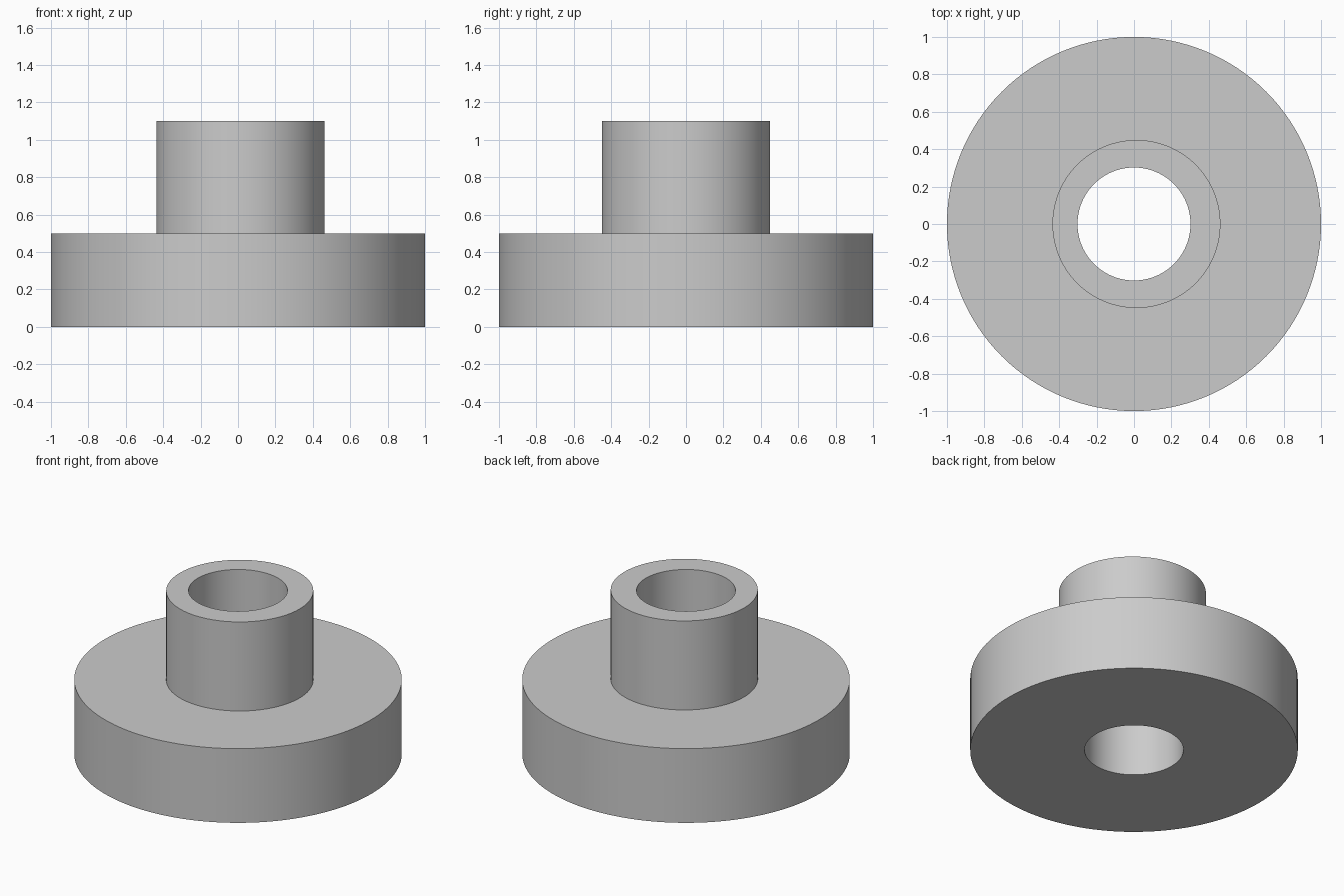
import bpy
import bmesh
from math import cos, sin, tau, radians

cube = bpy.data.objects.get("Cube")
if cube:
    bpy.data.objects.remove(cube, do_unlink=True)

SEGMENTS = 128
BORE_R, FLANGE_R, HUB_R = 0.302, 1.0, 0.449
HUB_X = 0.013                      # the hub sits slightly off the bore axis
FLANGE_Z, HUB_Z = 0.5, 1.1

# Plain grey material
grey = bpy.data.materials.new("plain_grey")
grey.use_nodes = True
colour = (0.6, 0.6, 0.6, 1.0)
grey.diffuse_color = colour
grey.node_tree.nodes["Principled BSDF"].inputs["Base Color"].default_value = colour


def ring(bm, radius, x, z):
    """Add one circle of vertices."""
    angles = [tau * i / SEGMENTS for i in range(SEGMENTS)]
    return [bm.verts.new((x + radius * cos(a), radius * sin(a), z)) for a in angles]


# Flanged bushing: closed loop of rings around the section (radius, x, z)
section = [
    (BORE_R, 0, 0),
    (FLANGE_R, 0, 0),
    (FLANGE_R, 0, FLANGE_Z),
    (HUB_R, HUB_X, FLANGE_Z),
    (HUB_R, HUB_X, HUB_Z),
    (BORE_R, 0, HUB_Z),
]
bm = bmesh.new()
rings = [ring(bm, *step) for step in section]
for lower, upper in zip(rings, rings[1:] + rings[:1]):
    for i in range(SEGMENTS):
        j = (i + 1) % SEGMENTS
        bm.faces.new((lower[i], lower[j], upper[j], upper[i]))
bmesh.ops.recalc_face_normals(bm, faces=bm.faces)

mesh = bpy.data.meshes.new("flanged_bushing")
bm.to_mesh(mesh)
bm.free()
mesh.materials.append(grey)
bushing = bpy.data.objects.new("flanged_bushing", mesh)
bpy.context.collection.objects.link(bushing)

# Smooth walls, sharp rims
bpy.ops.object.select_all(action="DESELECT")
bushing.select_set(True)
bpy.context.view_layer.objects.active = bushing
bpy.ops.object.shade_smooth_by_angle(angle=radians(30))
